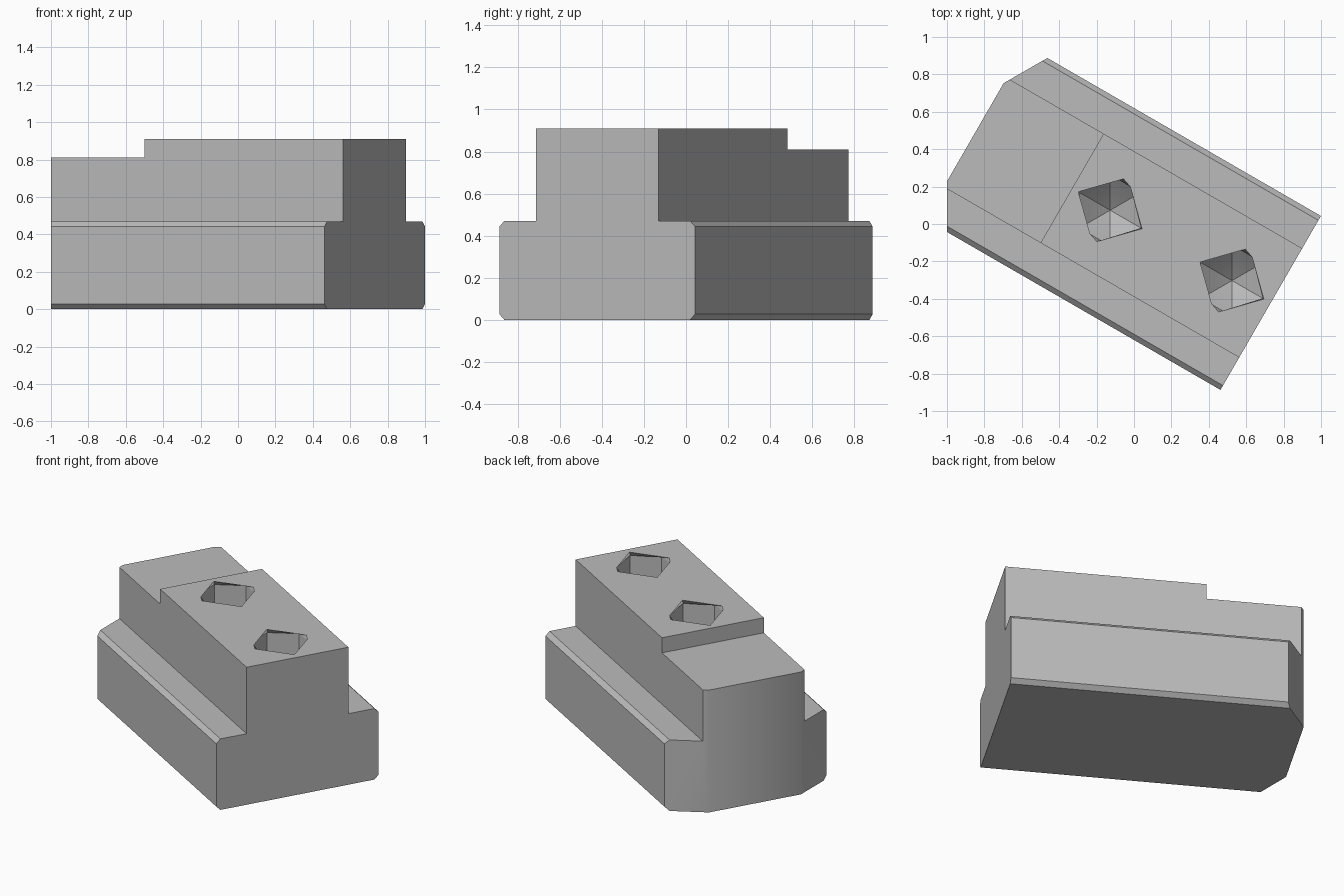
import bpy, bmesh, math
from mathutils import Matrix, Vector

if "Cube" in bpy.data.objects:
    bpy.data.objects.remove(bpy.data.objects["Cube"])

TURN = Matrix.Rotation(math.radians(-30), 4, 'Z')
TOP, STEP, FLANGE = 0.91, 0.81, 0.47
HALF, STEM, BEVEL = 0.537, 0.337, 0.027
FRONT, BACK, SHOULDER = 0.844, -0.98, -0.845

steel = bpy.data.materials.new("plain grey steel")
steel.use_nodes = True
GREY = (0.5, 0.5, 0.5, 1)
steel.diffuse_color = GREY
steel.node_tree.nodes["Principled BSDF"].inputs["Base Color"].default_value = GREY


def loft(name, rings, tip=None):
    """Closed solid through rings of equal length, optionally ending in a point."""
    bm = bmesh.new()
    loops = [[bm.verts.new(p) for p in ring] for ring in rings]
    n = len(loops[0])
    bm.faces.new(loops[0])
    for a, b in zip(loops, loops[1:]):
        for i in range(n):
            j = (i + 1) % n
            bm.faces.new((a[i], a[j], b[j], b[i]))
    if tip is None:
        bm.faces.new(loops[-1])
    else:
        point = bm.verts.new(tip)
        for i in range(n):
            bm.faces.new((loops[-1][i], loops[-1][(i + 1) % n], point))
    bmesh.ops.recalc_face_normals(bm, faces=bm.faces)
    mesh = bpy.data.meshes.new(name)
    bm.to_mesh(mesh)
    bm.free()
    mesh.materials.append(steel)
    obj = bpy.data.objects.new(name, mesh)
    bpy.context.collection.objects.link(obj)
    return obj


# Inverted T cross-section swept along the length
half = [(HALF - BEVEL, 0), (HALF, BEVEL), (HALF, FLANGE - BEVEL),
        (HALF - BEVEL, FLANGE), (STEM, FLANGE), (STEM, TOP)]
section = half + [(-v, z) for v, z in reversed(half)]
body = loft("slot_nut_body", [[(u, v, z) for v, z in section] for u in (BACK, FRONT)])

# Angled shoulders at the rear end
bm = bmesh.new()
bm.from_mesh(body.data)
for side in (1, -1):
    normal = Vector((-(HALF - 0.304), side * (SHOULDER - BACK), 0))
    cut = bmesh.ops.bisect_plane(bm, geom=bm.verts[:] + bm.edges[:] + bm.faces[:],
                                 plane_co=(SHOULDER, side * HALF, 0),
                                 plane_no=normal, clear_outer=True)
    edges = [e for e in cut["geom_cut"] if isinstance(e, bmesh.types.BMEdge)]
    bmesh.ops.holes_fill(bm, edges=edges)
bmesh.ops.recalc_face_normals(bm, faces=bm.faces)
bm.to_mesh(body.data)
bm.free()

# Cutter for the lowered rear top
ledge = [(-2, -1), (-0.382, -1), (-0.382, 1), (-2, 1)]
cutters = [loft("step_cutter", [[(u, v, z) for u, v in ledge] for z in (STEP, 2)])]

# Cutters for the sockets: skewed mouth, hexagonal wall, funnel and drill point
mouth = [(-0.197, 0), (-0.022, 0.181), (0.03, 0.163)]
mouth += [(-u, -v) for u, v in mouth]


def hexagon(center, radius, z):
    return [(center + radius * math.cos(a), radius * math.sin(a), z)
            for a in (math.pi - i * math.pi / 3 for i in range(6))]


for center in (-0.147, 0.605):
    rim = [[(center + u, v, z) for u, v in mouth] for z in (TOP + 0.1, TOP)]
    rings = rim + [hexagon(center, 0.19, TOP - 0.018), hexagon(center, 0.19, 0.5),
                   hexagon(center, 0.1, 0.42)]
    cutters.append(loft("socket_cutter", rings, (center, 0, 0.35)))

for cutter in cutters:
    cutter.hide_render = True
    mod = body.modifiers.new("cut", 'BOOLEAN')
    mod.operation, mod.solver, mod.object = 'DIFFERENCE', 'EXACT', cutter

# Bake the cuts, then turn the body into place
graph = bpy.context.evaluated_depsgraph_get()
baked = bpy.data.meshes.new_from_object(body.evaluated_get(graph))
body.modifiers.clear()
body.data = baked
baked.transform(TURN)
for cutter in cutters:
    bpy.data.objects.remove(cutter)

bpy.context.view_layer.objects.active = body
body.select_set(True)
bpy.ops.object.shade_smooth_by_angle(angle=math.radians(33))
